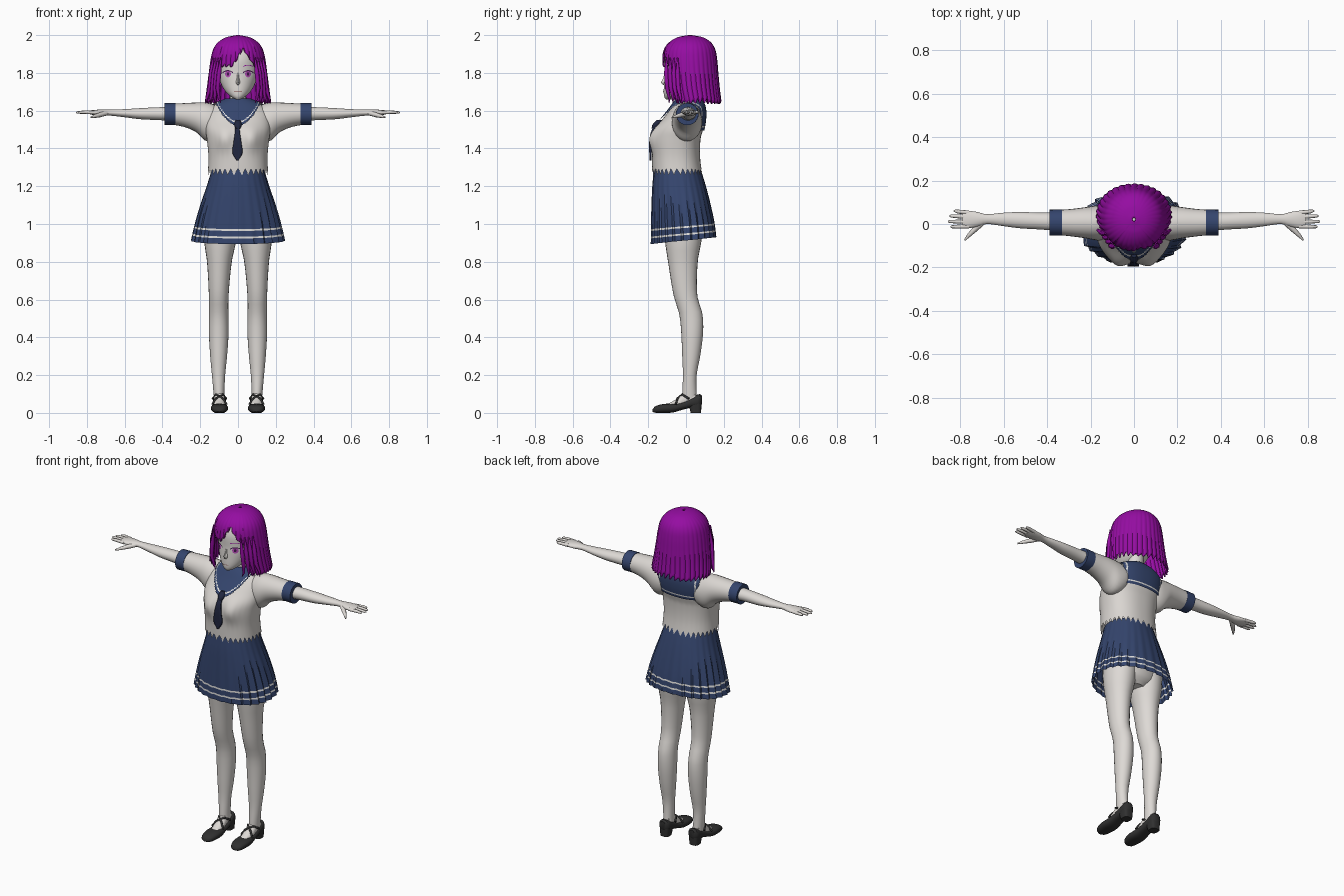
import bpy, bmesh, math
from math import sin, cos, pi
from mathutils import Vector

cube = bpy.data.objects.get("Cube")
if cube:
    bpy.data.objects.remove(cube)


def material(name, *rgb):
    m = bpy.data.materials.new(name)
    m.use_nodes = True
    m.diffuse_color = (*rgb, 1)
    m.node_tree.nodes["Principled BSDF"].inputs["Base Color"].default_value = (*rgb, 1)
    return m


SKIN = material("skin", .73, .70, .67)
SHIRT = material("shirt white", .70, .67, .64)
NAVY = material("navy cloth", .035, .06, .155)
TIE = material("dark tie", .015, .02, .05)
HAIR = material("purple hair", .30, .004, .36)
SHOE = material("black leather", .03, .03, .03)
TRIM = material("white trim", .75, .74, .72)
IRIS = material("magenta iris", .5, .08, .5)
LASH = material("dark lash", .06, .01, .08)
LIP = material("lip", .4, .25, .24)
made = []


def finish(ob, mats, mirror):
    bpy.context.collection.objects.link(ob)
    for m in mats:
        ob.data.materials.append(m)
    if mirror:
        ob.modifiers.new("Mirror", "MIRROR")
    made.append(ob)
    return ob


def surface(name, f, nu, nv, mats, rule=None, closed=True, caps=False, mirror=False):
    """Sheet of quads over f(u, v); rule gives a material index, or None for no face."""
    bm = bmesh.new()
    cols = nu if closed else nu + 1
    g = [[bm.verts.new(f(i / nu, j / nv)) for i in range(cols)] for j in range(nv + 1)]
    for j in range(nv):
        for i in range(nu):
            k = (i + 1) % cols
            quad = (g[j][i], g[j][k], g[j + 1][k], g[j + 1][i])
            centre = sum((q.co for q in quad), Vector()) / 4
            index = rule(centre, (j + .5) / nv) if rule else 0
            if index is not None:
                bm.faces.new(quad).material_index = index
    if caps:
        bm.faces.new(g[0])
        bm.faces.new(g[-1])
    bmesh.ops.delete(bm, geom=[v for v in bm.verts if not v.link_faces], context="VERTS")
    bmesh.ops.recalc_face_normals(bm, faces=bm.faces)
    me = bpy.data.meshes.new(name)
    bm.to_mesh(me)
    bm.free()
    return finish(bpy.data.objects.new(name, me), mats, mirror)


def interp(rows, t):
    """Smooth curve through rows whose first number is the position."""
    t = min(max(t, rows[0][0]), rows[-1][0])
    last = len(rows) - 1
    i = next(k for k in range(last) if t <= rows[k + 1][0])
    a, b = rows[i], rows[i + 1]
    p, n = rows[max(i - 1, 0)], rows[min(i + 2, last)]
    h = b[0] - a[0]
    s = (t - a[0]) / h
    out = []
    for k in range(1, len(a)):
        m0 = (b[k] - p[k]) / (b[0] - p[0]) * h
        m1 = (n[k] - a[k]) / (n[0] - a[0]) * h
        out.append(a[k] + s * m0 + s * s * (3 * (b[k] - a[k]) - 2 * m0 - m1)
                   + s ** 3 * (2 * (a[k] - b[k]) + m0 + m1))
    return out


def ring(rows, a, t, axis="z", p=2):
    """Point on an oval section bounded by the interpolated row."""
    a0, a1, b0, b1 = interp(rows, t)
    power = lambda c: math.copysign(abs(c) ** (2 / p), c)
    x = (a0 + a1) / 2 + (a1 - a0) / 2 * power(cos(a))
    y = (b0 + b1) / 2 + (b1 - b0) / 2 * power(sin(a))
    return Vector({"z": (x, y, t), "x": (t, x, y), "y": (x, t, y)}[axis])


def loft(name, rows, mat, axis="z", n=24, steps=24, p=2, mirror=False):
    lo, hi = rows[0][0], rows[-1][0]
    f = lambda u, v: ring(rows, u * 2 * pi, lo + (hi - lo) * v, axis, p)
    return surface(name, f, n, steps, [mat], caps=True, mirror=mirror)


def tube(name, points, mat, mirror=True):
    """Round strand through (x, y, z, radius) points."""
    cu = bpy.data.curves.new(name, "CURVE")
    cu.dimensions = "3D"
    cu.bevel_depth, cu.bevel_resolution, cu.use_fill_caps = 1, 2, True
    sp = cu.splines.new("POLY")
    sp.points.add(len(points) - 1)
    for pt, (x, y, z, r) in zip(sp.points, points):
        pt.co, pt.radius = (x, y, z, 1), r
    sp.use_smooth = True
    return finish(bpy.data.objects.new(name, cu), [mat], mirror)


def sym(rows):
    return [(t, -w, w, y0, y1) for t, w, y0, y1 in rows]


# Legs, feet and hips
loft("leg", [(.05, .072, .125, -.02, .06), (.11, .072, .13, -.02, .056), (.2, .068, .138, -.016, .056),
             (.3, .058, .147, -.02, .075), (.42, .05, .154, -.025, .09), (.52, .051, .153, -.035, .088),
             (.62, .05, .154, -.065, .06), (.8, .033, .164, -.095, .062), (.9, .012, .178, -.11, .08),
             (1.02, .002, .18, -.12, .095)], SKIN, mirror=True)
loft("hips", sym([(.9, .06, -.06, .05), (.94, .14, -.11, .085), (1.05, .165, -.125, .1),
                  (1.25, .12, -.13, .07)]), SKIN)
loft("instep", [(-.1, .075, .12, .02, .045), (-.05, .068, .128, .02, .074), (.0, .07, .128, .03, .115),
                (.05, .074, .125, .03, .11)], SKIN, "y", mirror=True)

# Shoes with heel and strap
loft("shoe", [(-.177, .088, .11, .006, .018), (-.165, .068, .13, .001, .034), (-.12, .054, .142, 0, .047),
              (-.07, .054, .142, .002, .05), (-.02, .06, .136, .016, .058), (.03, .063, .133, .028, .082),
              (.072, .068, .129, .03, .1), (.084, .082, .115, .045, .092)], SHOE, "y", p=2.5, mirror=True)
loft("heel", [(0, .072, .125, .025, .08), (.05, .066, .13, .012, .082)], SHOE, steps=2, p=3.5, mirror=True)
for side in (-1, 1):
    mid = .098
    tube("shoe_strap", [(mid - side * .038, -.055, .045, .006), (mid - side * .018, -.045, .077, .006),
                        (mid + side * .018, -.02, .097, .006), (mid + side * .036, .015, .075, .006)], SHOE)

# Pleated skirt with two trim lines
skirt_rows = sym([(.89, .25, -.185, .162), (1.0, .226, -.184, .15), (1.1, .198, -.182, .13),
                  (1.2, .165, -.178, .105), (1.29, .138, -.17, .078)])
PLEATS = 26


def skirt(u, v):
    a = u * 2 * pi
    hem = .912 + .018 * sin(a)
    z = 1.29 + (hem - 1.29) * v
    pt = ring(skirt_rows, a, z, p=2.2)
    fold = 1 + (.015 + .06 * v) * (u * PLEATS % 1 - .5)
    return Vector((pt.x * fold, pt.y * (fold if pt.y > 0 else 1 + (fold - 1) * .6), z))


surface("skirt", skirt, PLEATS * 4, 40, [NAVY, TRIM],
        lambda c, v: int(any(abs(v - s) < .016 for s in (.82, .91))))

# Shirt body with a toothed hem
shirt_rows = sym([(1.24, .162, -.178, .09), (1.35, .156, -.18, .075), (1.45, .165, -.178, .077),
                  (1.5, .172, -.165, .09), (1.55, .172, -.128, .098), (1.6, .16, -.088, .098),
                  (1.635, .115, -.062, .088), (1.66, .055, -.04, .065)])


def torso(a, z, off=0):
    pt = ring(shirt_rows, a, z, p=2.3)
    if pt.y < 0:
        pt.y -= .024 * math.exp(-((z - 1.45) / .06) ** 2 - ((abs(pt.x) - .075) / .045) ** 2)
    return pt + Vector((cos(a), sin(a), .6)) * off


def shirt(u, v):
    hem = 1.258 + .034 * abs(u * 32 % 1 * 2 - 1)
    return torso(u * 2 * pi, hem + (1.66 - hem) * v)


surface("shirt", shirt, 128, 44, [SHIRT])
loft("sleeve", [(.07, -.05, .07, 1.5, 1.59), (.12, -.07, .085, 1.45, 1.628), (.17, -.075, .085, 1.44, 1.643),
                (.22, -.066, .078, 1.485, 1.643), (.28, -.058, .07, 1.512, 1.64), (.35, -.05, .064, 1.527, 1.636)],
     SHIRT, "x", mirror=True)
loft("cuff", [(.332, -.054, .067, 1.524, 1.64), (.388, -.053, .066, 1.523, 1.64)], NAVY, "x", steps=2, mirror=True)


# Sailor collar: curved in front, square behind, with trim
def collar_rule(c, v):
    x = abs(c.x)
    if c.y < .02:
        inside = min(c.z - 1.522 - 8.5 * x * x, .128 - x)
    else:
        inside = min(c.z - 1.497, .138 - x)
    return None if inside < 0 else int(.014 < inside < .022)


surface("sailor_collar", lambda u, v: torso(u * 2 * pi, 1.49 + .17 * v, .009), 180, 46, [NAVY, TRIM], collar_rule)

# Neck tie
tie_rows = [(1.335, .003), (1.375, .026), (1.43, .021), (1.5, .012), (1.535, .016)]


def tie(u, v):
    z = 1.335 + .2 * v
    front = torso(-pi / 2, z).y
    return Vector(((u * 2 - 1) * interp(tie_rows, z)[0] - .003, front - .014, z))


surface("tie", tie, 4, 20, [TIE], closed=False).modifiers.new("Solidify", "SOLIDIFY").thickness = .012
loft("tie_knot", sym([(1.505, .012, -.182, -.15), (1.525, .02, -.178, -.14), (1.55, .014, -.155, -.12)]), TIE, n=12, steps=6)

# Arms and hands
loft("arm", [(.33, -.035, .055, 1.545, 1.62), (.42, -.026, .052, 1.55, 1.618), (.52, -.02, .055, 1.555, 1.613),
             (.6, -.01, .052, 1.565, 1.608), (.68, 0, .045, 1.574, 1.605), (.72, -.012, .055, 1.572, 1.606),
             (.77, -.019, .061, 1.578, 1.603), (.79, -.012, .054, 1.583, 1.599)], SKIN, "x", mirror=True)
for y, tip in ((.052, .83), (.032, .85), (.01, .857), (-.011, .845)):
    tube("finger", [(.76, y, 1.59, .01), (.81, y * 1.1, 1.592, .009), (tip - .008, y * 1.15, 1.591, .007),
                    (tip, y * 1.15, 1.59, .003)], SKIN)
tube("thumb", [(.69, .012, 1.588, .012), (.73, -.022, 1.578, .013), (.76, -.052, 1.57, .009),
               (.779, -.074, 1.564, .004)], SKIN)

# Neck, head and nose
loft("neck", sym([(1.6, .055, -.035, .06), (1.66, .044, -.03, .055), (1.74, .045, -.03, .06)]), SKIN)
head_rows = sym([(1.66, .012, -.106, -.07), (1.672, .035, -.115, -.03), (1.7, .066, -.118, .03),
                 (1.75, .093, -.116, .08), (1.8, .105, -.113, .1), (1.88, .108, -.11, .11),
                 (1.94, .085, -.08, .1), (1.975, .03, -.02, .05)])
loft("head", head_rows, SKIN, n=40, steps=36)
loft("nose", sym([(1.735, .004, -.118, -.1), (1.748, .011, -.134, -.1), (1.765, .008, -.124, -.1),
                  (1.8, .004, -.114, -.1)]), SKIN, n=10, steps=8)


# Facial details as thin plates on the face
def on_face(x, z, lift):
    x0, x1, y0, y1 = interp(head_rows, z)
    return Vector((x, (y0 + y1) / 2 - (y1 - y0) / 2 * math.sqrt(max(0, 1 - (x / x1) ** 2)) - lift, z))


def spot(name, x, z, rx, rz, lift, mat):
    surface(name, lambda u, v: on_face(x + rx * (v + .02) * cos(u * 2 * pi), z + rz * (v + .02) * sin(u * 2 * pi), lift),
            20, 4, [mat], mirror=True)


def stroke(name, x0, x1, z, arc, thick, mat):
    f = lambda u, v: on_face(x0 + (x1 - x0) * u, z + arc * sin(pi * u) + thick * (v - .5), .005)
    surface(name, f, 12, 2, [mat], closed=False, mirror=True)


spot("eye_white", .053, 1.793, .025, .016, .002, TRIM)
spot("iris", .053, 1.794, .015, .017, .004, IRIS)
spot("pupil", .053, 1.794, .006, .009, .005, LASH)
stroke("upper_lash", .026, .082, 1.801, .011, .006, LASH)
stroke("eyebrow", .026, .08, 1.834, .007, .004, HAIR)
stroke("mouth", 0, .02, 1.702, 0, .004, LIP)

# Hair shell with parted fringe and pointed strands
hair_rows = sym([(1.63, .176, -.09, .188), (1.72, .164, -.113, .177), (1.8, .154, -.122, .17),
                 (1.88, .143, -.124, .163), (1.93, .129, -.113, .152), (1.965, .102, -.085, .128),
                 (1.99, .058, -.04, .085), (2.0, .008, .012, .03)])


def hair(u, v):
    a = u * 2 * pi
    strand = u * 34 % 1
    x = .15 * cos(a)
    bottom = 1.637 + .03 * strand * (1 + .4 * sin(5 * a))
    if sin(a) < 0 and abs(x) < .1:
        bottom = 1.925 - .095 * min(1, abs(x - .03) / .06) + .02 * strand
    z = 2 - (2 - bottom) * v ** 1.5
    pt = ring(hair_rows, a, z)
    ridge = 1 + .035 * v * (abs(sin(17 * a)) - .6)
    return Vector((pt.x * ridge, .02 + (pt.y - .02) * ridge, z))


shell = surface("hair", hair, 204, 36, [HAIR])
shell.modifiers.new("Solidify", "SOLIDIFY").thickness = .008
for k in range(4):
    x, y = .1 + .014 * k, -.1 + .02 * k
    tube("side_lock", [(x - .01, y - .005, 1.88, .004), (x, y - .004, 1.8, .012), (x + .008, y, 1.72, .011),
                       (x + .008 * k, y + .012, 1.665, .007), (x + .012 * k - .01, y + .01, 1.64, .001)], HAIR)

# Smooth shading with sharp creases kept
bpy.ops.object.select_all(action="DESELECT")
for ob in made:
    if ob.type == "MESH":
        ob.select_set(True)
        bpy.context.view_layer.objects.active = ob
bpy.ops.object.shade_smooth_by_angle(angle=math.radians(40))
